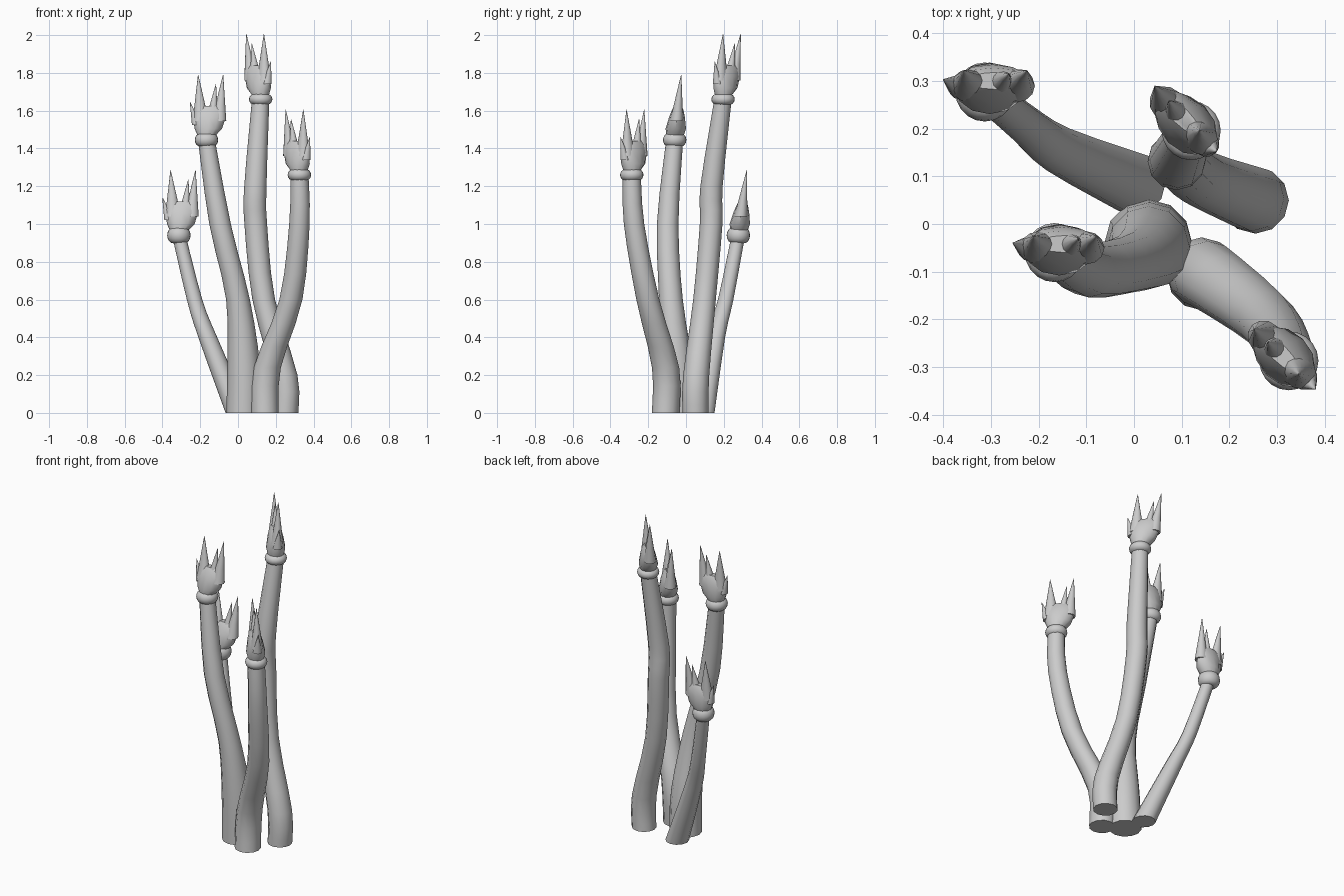
import bpy, bmesh
from math import sin, cos, pi
from mathutils import Vector

cube = bpy.data.objects.get("Cube")
if cube:
    bpy.data.objects.remove(cube)

grey = bpy.data.materials.new("plain_grey")
grey.use_nodes = True
colour = (0.6, 0.6, 0.6, 1)
grey.diffuse_color = colour
grey.node_tree.nodes["Principled BSDF"].inputs["Base Color"].default_value = colour


def loft(bm, rings, sides, along=Vector((1, 0, 0))):
    """Skin horizontal ellipses given as (centre, radius along, radius across)."""
    across = Vector((along.y, -along.x, 0))
    angles = [2 * pi * i / sides for i in range(sides)]
    loops = []
    for centre, wide, thick in rings:
        loops.append([bm.verts.new(centre + along * wide * cos(a) + across * thick * sin(a))
                      for a in angles])
    for lower, upper in zip(loops, loops[1:]):
        for i in range(sides):
            j = (i + 1) % sides
            bm.faces.new((lower[i], lower[j], upper[j], upper[i]))
    bm.faces.new(loops[0][::-1])
    bm.faces.new(loops[-1])


def finish(bm, name, angle):
    """Turn the bmesh into a smooth shaded object."""
    bmesh.ops.recalc_face_normals(bm, faces=bm.faces)
    mesh = bpy.data.meshes.new(name)
    bm.to_mesh(mesh)
    bm.free()
    mesh.materials.append(grey)
    part = bpy.data.objects.new(name, mesh)
    bpy.context.collection.objects.link(part)
    bpy.ops.object.select_all(action='DESELECT')
    part.select_set(True)
    bpy.context.view_layer.objects.active = part
    bpy.ops.object.shade_smooth_by_angle(angle=angle)


def spline(points, steps):
    """Smooth path through the points, radius included."""
    points = [Vector(p) for p in points]
    padded = [points[0]] + points + [points[-1]]
    path = []
    for before, start, end, after in zip(padded, padded[1:], padded[2:], padded[3:]):
        leave, arrive = (end - before) / 2, (after - start) / 2
        for k in range(steps):
            t = k / steps
            ease = t * t * (3 - 2 * t)
            path.append(start.lerp(end, ease) + leave * t * (1 - t) ** 2
                        - arrive * t * t * (1 - t))
    return path + [points[-1]]


def stem(name, points):
    bm = bmesh.new()
    loft(bm, [(p.to_3d(), p.w, p.w) for p in spline(points, steps=3)], sides=12)
    finish(bm, name + "_stem", angle=.7)


def collar(name, centre, half_height):
    bm = bmesh.new()
    rings = []
    for k in range(9):
        a = pi * k / 8 - pi / 2
        radius = .03 + .032 * cos(a)
        rings.append((centre + Vector((0, 0, half_height * sin(a))), radius, radius))
    loft(bm, rings, sides=20)
    finish(bm, name + "_collar", angle=.9)


# Crown body rings: offset, height, half width, half thickness
BODY = [(0, .02, .045, .045), (-.01, .06, .073, .054), (-.016, .12, .086, .042),
        (-.02, .16, .08, .03), (-.022, .18, .055, .018)]
# Prongs: root offset, tip offset, root height, tip height, half width
PRONGS = [(.05, .087, .08, .2, .026), (.03, .044, .1, .345, .042),
          (-.03, .05 * -1, .12, .295, .03), (-.066, -.088, .1, .345, .038)]


def crown(name, base, direction, drift):
    along, drift = Vector(direction).normalized(), Vector(drift)

    def place(offset, height):
        return base + along * offset + drift * height + Vector((0, 0, height))

    bm = bmesh.new()
    loft(bm, [(place(s, h), wide, thick) for s, h, wide, thick in BODY], 12, along)
    for root, tip, low, high, width in PRONGS:
        rings = []
        for t in (0, .35, .7, 1):
            size = width * (1 - t) + .001
            rings.append((place(root + (tip - root) * t, low + (high - low) * t),
                          size, min(size, .034 * (1 - t) + .001)))
        loft(bm, rings, 12, along)
    finish(bm, name + "_crown", angle=.7)


def stalk(name, points, half_height, direction, drift):
    """Stem with a collar and a pronged crown on its top point."""
    top = Vector(points[-1][:3])
    stem(name, points)
    collar(name, top, half_height)
    crown(name, top, direction, drift)


# Stem points are x, y, z, radius
stalk("short", [(0, .085, 0, .066), (-.16, .157, .4, .05), (-.23, .21, .6, .041),
                (-.313, .277, .94, .036)],
      half_height=.042, direction=(-1, 0, 0), drift=(0, .13, 0))
stalk("thick", [(.03, -.04, 0, .092), (.03, -.05, .25, .087), (0, -.08, .6, .063),
                (-.095, -.097, 1, .057), (-.167, -.06, 1.445, .045)],
      half_height=.036, direction=(-1, 0, 0), drift=(0, .1, 0))
stalk("tall", [(.25, .05, 0, .069), (.246, .054, .2, .069), (.136, .098, .6, .06),
               (.094, .133, 1, .06), (.092, .135, 1.2, .059), (.12, .196, 1.66, .046)],
      half_height=.03, direction=(1, -1, 0), drift=(-.04, .09, 0))
stalk("front", [(.142, -.108, 0, .073), (.155, -.108, .24, .072), (.28, -.202, .6, .061),
                (.325, -.275, 1, .054), (.325, -.287, 1.26, .048)],
      half_height=.032, direction=(1, -1, 0), drift=(-.03, .01, 0))
